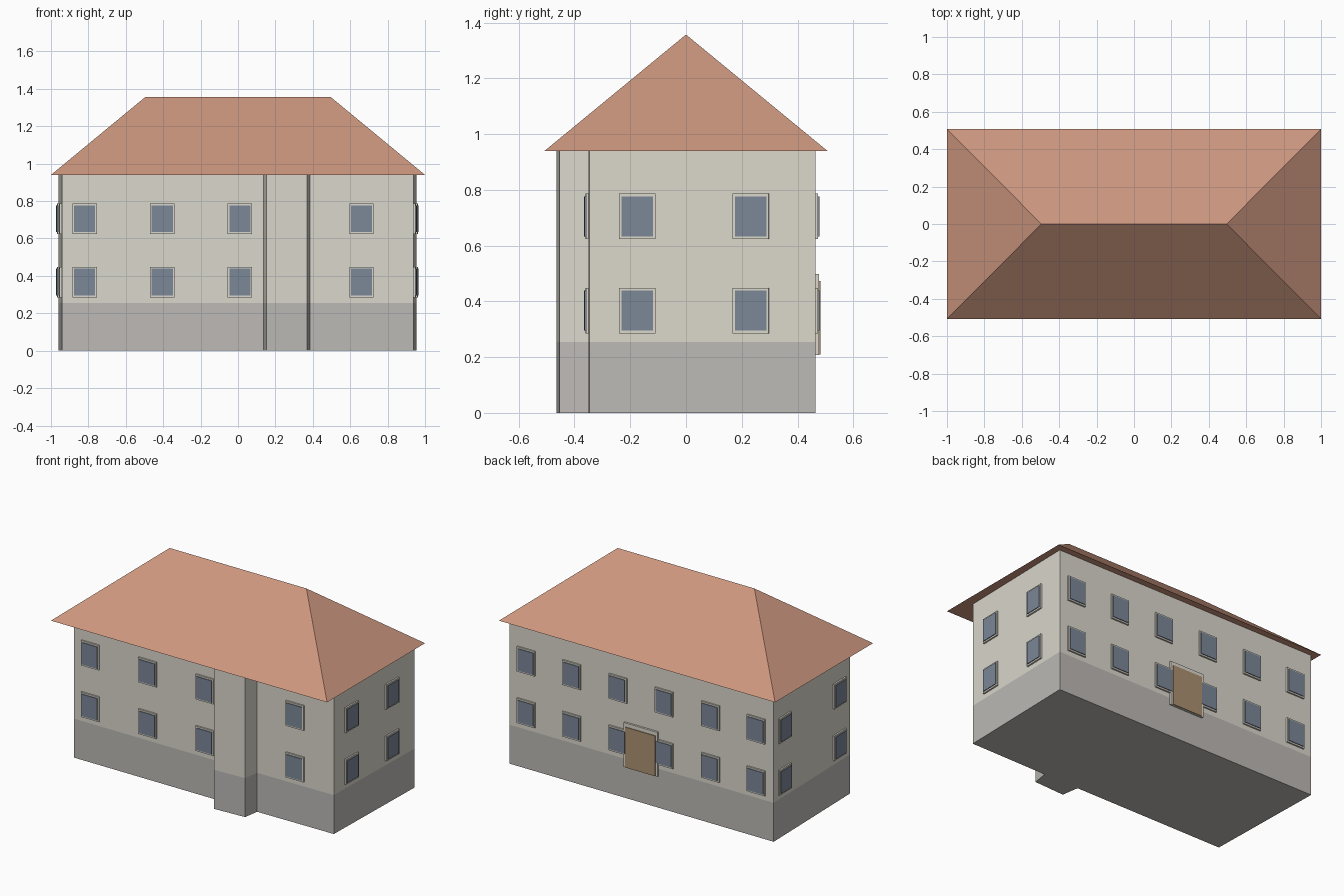
import bpy
import bmesh
import math
from mathutils import Vector, Matrix

old = bpy.data.objects.get("Cube")
if old:
    bpy.data.objects.remove(old, do_unlink=True)


def material(name, rgb):
    """Flat material from an sRGB 0-255 colour."""
    lin = [((c / 255 + 0.055) / 1.055) ** 2.4 for c in rgb] + [1.0]
    mat = bpy.data.materials.new(name)
    mat.use_nodes = True
    mat.diffuse_color = lin
    bsdf = mat.node_tree.nodes["Principled BSDF"]
    bsdf.inputs["Base Color"].default_value = lin
    bsdf.inputs["Roughness"].default_value = 0.9
    return mat


PLASTER = material("cream plaster", (219, 216, 204))
STONE = material("grey plinth", (189, 186, 182))
TILE = material("terracotta roof", (204, 150, 126))
GLASS = material("blue grey glass", (124, 136, 152))
WOOD = material("brown wood", (174, 146, 114))


def finish(name, bm, *mats):
    bmesh.ops.recalc_face_normals(bm, faces=bm.faces)
    mesh = bpy.data.meshes.new(name)
    bm.to_mesh(mesh)
    bm.free()
    for mat in mats:
        mesh.materials.append(mat)
    obj = bpy.data.objects.new(name, mesh)
    bpy.context.collection.objects.link(obj)
    return obj


def loft(bm, rings):
    """Join equal rings of points with quads and cap both ends."""
    loops = [[bm.verts.new(p) for p in ring] for ring in rings]
    n = len(loops[0])
    for a, b in zip(loops, loops[1:]):
        for i in range(n):
            j = (i + 1) % n
            bm.faces.new((a[i], a[j], b[j], b[i]))
    bm.faces.new(loops[0][::-1])
    bm.faces.new(loops[-1])


# Wall footprint, counter-clockwise, with the shallow front bay
PLINTH_TOP, EAVES, RIDGE = 0.255, 0.94, 1.357
FL, FR = (-0.942, -0.352), (0.937, -0.347)
BL, BR = (-0.96, 0.464), (0.955, 0.464)
BAY = [(0.135, -0.352), (0.152, -0.465), (0.37, -0.454), (0.385, -0.352)]
footprint = [FL, *BAY, FR, BR, BL]

bm = bmesh.new()
loft(bm, [[(x, y, z) for x, y in footprint] for z in (0, PLINTH_TOP, EAVES)])
for face in bm.faces:
    face.material_index = int(face.calc_center_median().z < PLINTH_TOP)
finish("walls", bm, PLASTER, STONE)

# Hipped roof
bm = bmesh.new()
eave = [bm.verts.new((sx, sy * 0.507, EAVES))
        for sx, sy in ((-1, -1), (1, -1), (1, 1), (-1, 1))]
west, east = [bm.verts.new((x, 0, RIDGE)) for x in (-0.495, 0.495)]
a, b, c, d = eave
for corners in ((a, b, east, west), (b, c, east), (c, d, west, east),
                (d, a, west), (d, c, b, a)):
    bm.faces.new(corners)
finish("roof", bm, TILE)


def plate(name, wall, along, z, size, depth, mat):
    """Thin box on a wall; wall is (start, end) with outside on the right."""
    start, end = (Vector((*p, 0)) for p in wall)
    run = (end - start).normalized()
    # Find the point on the wall at the wanted x (long walls) or y (end walls)
    axis = 0 if abs(run.x) > abs(run.y) else 1
    pos = start + run * ((along - start[axis]) / run[axis])
    place = (Matrix.Translation((pos.x, pos.y, z))
             @ Matrix.Rotation(math.atan2(run.y, run.x), 4, "Z")
             @ Matrix.Translation((0, -depth / 2, 0))
             @ Matrix.Diagonal((size[0], depth, size[1], 1)))
    bm = bmesh.new()
    bmesh.ops.create_cube(bm, size=1, matrix=place)
    return finish(name, bm, mat)


# Windows, two storeys on every side
layout = {
    "front_left": ((BAY[3], FR), (0.66,)),
    "front_right": ((FL, BAY[0]), (-0.82, -0.405, 0.01)),
    "left": ((FR, BR), (-0.175, 0.232)),
    "back": ((BR, BL), (0.83, 0.5, 0.165, -0.17, -0.505, -0.835)),
    "right": ((BL, FL), (0.35, -0.235)),
}
for side, (wall, spots) in layout.items():
    for floor, z in (("lower", 0.367), ("upper", 0.705)):
        for i, spot in enumerate(spots, 1):
            tag = f"{side}_{floor}_{i}"
            plate(f"window_frame_{tag}", wall, spot, z, (0.13, 0.163), 0.01, PLASTER)
            plate(f"window_pane_{tag}", wall, spot, z, (0.113, 0.143), 0.015, GLASS)

# Back door
back = layout["back"][0]
plate("door_frame", back, -0.005, 0.353, (0.245, 0.29), 0.013, PLASTER)
plate("door_panel", back, -0.005, 0.341, (0.215, 0.264), 0.018, WOOD)
